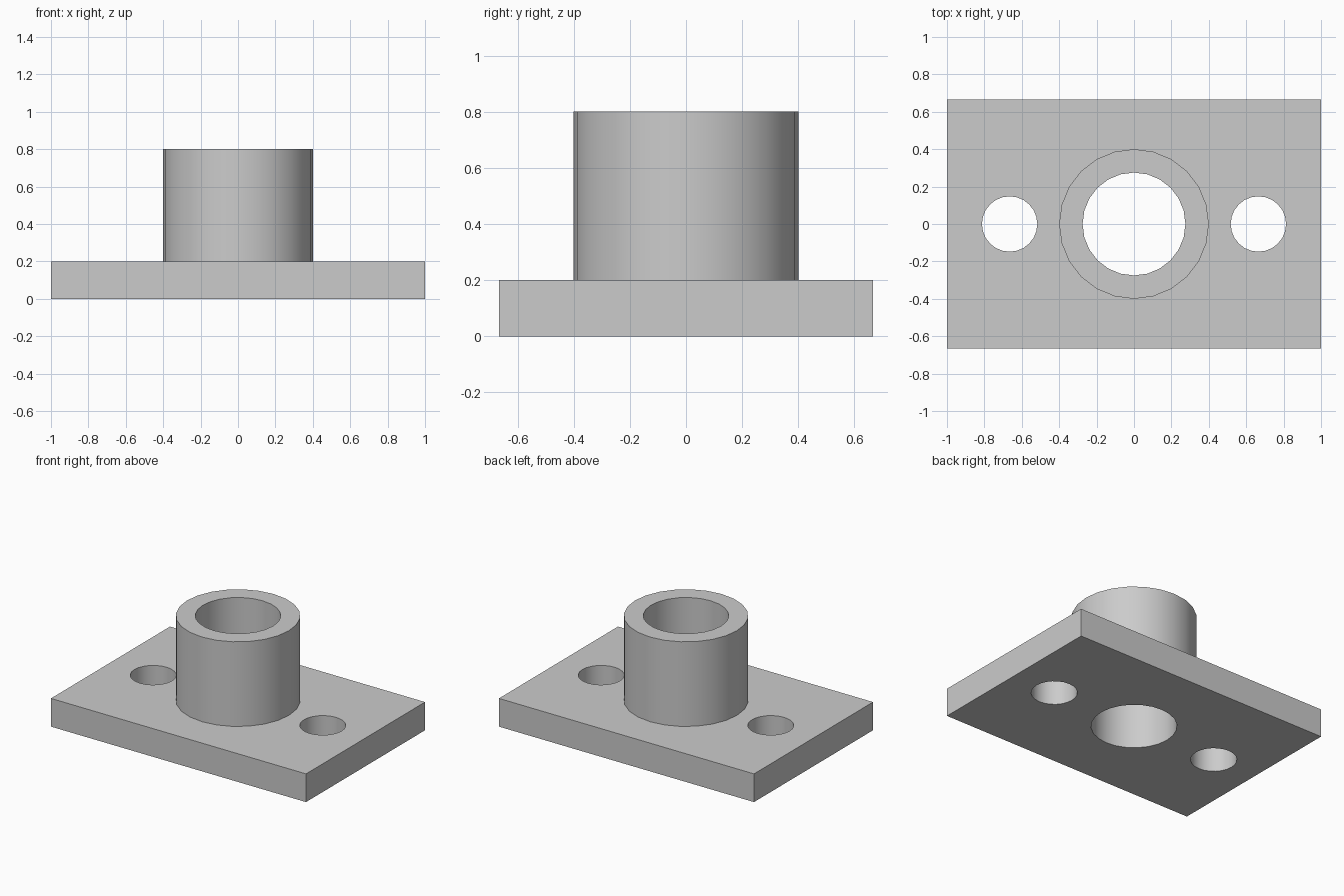
import bpy
import math

default_cube = bpy.data.objects.get("Cube")
if default_cube:
    bpy.data.objects.remove(default_cube, do_unlink=True)

PLATE_HEIGHT = 0.2
TOTAL_HEIGHT = 0.8
BOLT_OFFSET = 0.665

grey = bpy.data.materials.new("plain grey")
grey.use_nodes = True
colour = (0.6, 0.6, 0.6, 1)
grey.diffuse_color = colour
grey.node_tree.nodes["Principled BSDF"].inputs["Base Color"].default_value = colour


def cylinder(name, radius, bottom, top, x=0):
    bpy.ops.mesh.primitive_cylinder_add(
        vertices=24, radius=radius, depth=top - bottom,
        location=(x, 0, (bottom + top) / 2))
    obj = bpy.context.object
    obj.name = name
    obj.data.materials.append(grey)
    return obj


def combine(body, tool, operation):
    """Apply a boolean to the body and discard the tool."""
    modifier = body.modifiers.new(tool.name, "BOOLEAN")
    modifier.operation = operation
    modifier.solver = "EXACT"
    modifier.object = tool
    bpy.context.view_layer.objects.active = body
    bpy.ops.object.modifier_apply(modifier=modifier.name)
    bpy.data.objects.remove(tool, do_unlink=True)


# Rectangular mounting plate
bpy.ops.mesh.primitive_cube_add(size=1, location=(0, 0, PLATE_HEIGHT / 2))
body = bpy.context.object
body.name = "flanged_sleeve"
body.scale = (2, 1.333, PLATE_HEIGHT)
bpy.ops.object.transform_apply(location=True, rotation=False, scale=True)
body.data.materials.append(grey)

# Upright sleeve fused to the plate
combine(body, cylinder("sleeve", 0.4, PLATE_HEIGHT / 2, TOTAL_HEIGHT), "UNION")

# Central bore and the two bolt holes, cut right through
combine(body, cylinder("bore", 0.275, -0.1, TOTAL_HEIGHT + 0.1), "DIFFERENCE")
for side in (-1, 1):
    hole = cylinder("bolt_hole", 0.148, -0.1, PLATE_HEIGHT + 0.1, side * BOLT_OFFSET)
    combine(body, hole, "DIFFERENCE")

# Smooth round walls with crisp rims
bpy.ops.object.select_all(action="DESELECT")
body.select_set(True)
bpy.context.view_layer.objects.active = body
bpy.ops.object.shade_smooth_by_angle(angle=math.radians(30))
